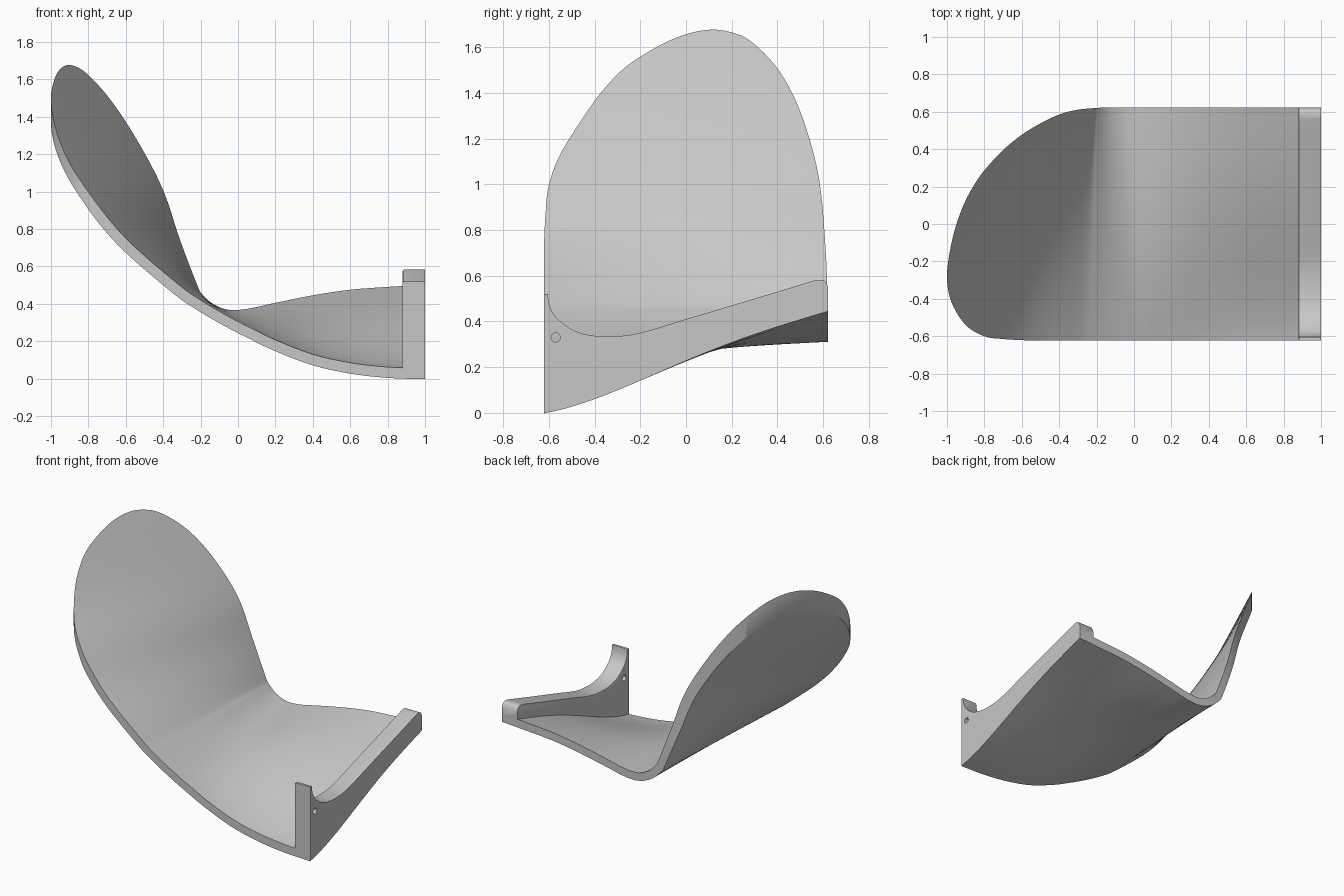
import bpy, bmesh, math
from mathutils import Vector

cube = bpy.data.objects.get("Cube")
if cube:
    bpy.data.objects.remove(cube, do_unlink=True)

HALF = 0.622     # half depth of the shell
THICK = 0.055    # shell thickness

grey = bpy.data.materials.new("plain grey")
grey.use_nodes = True
COLOUR = (0.57, 0.57, 0.57, 1)
grey.diffuse_color = COLOUR
grey.node_tree.nodes["Principled BSDF"].inputs["Base Color"].default_value = COLOUR


def smooth_path(points, steps):
    """Catmull-Rom curve through points of any dimension."""
    p = [Vector(q) for q in points]
    p = [p[0] * 2 - p[1]] + p + [p[-1] * 2 - p[-2]]
    out = []
    for a, b, c, d in zip(p, p[1:], p[2:], p[3:]):
        for k in range(steps):
            t = k / steps
            out.append((b * 2 + (c - a) * t + (a * 2 - b * 5 + c * 4 - d) * t ** 2
                        + (b * 3 - a - c * 3 + d) * t ** 3) / 2)
    return out + [p[-2]]


def add_object(name, bm):
    mesh = bpy.data.meshes.new(name)
    bm.to_mesh(mesh)
    bm.free()
    obj = bpy.data.objects.new(name, mesh)
    obj.data.materials.append(grey)
    bpy.context.collection.objects.link(obj)
    return obj


def prism_mesh(points, depth):
    """Extrude a closed 3D polygon along a vector."""
    bm = bmesh.new()
    face = bm.faces.new([bm.verts.new(p) for p in points])
    moved = bmesh.ops.extrude_face_region(bm, geom=[face], use_keep_orig=True)["geom"]
    bmesh.ops.translate(bm, vec=depth, verts=[v for v in moved if isinstance(v, bmesh.types.BMVert)])
    bmesh.ops.recalc_face_normals(bm, faces=bm.faces)
    return bm


def activate(obj):
    bpy.ops.object.select_all(action="DESELECT")
    obj.select_set(True)
    bpy.context.view_layer.objects.active = obj


def boolean(obj, cutter, operation):
    mod = obj.modifiers.new("cut", "BOOLEAN")
    mod.operation, mod.object, mod.solver = operation, cutter, "EXACT"
    activate(obj)
    bpy.ops.object.modifier_apply(modifier=mod.name)
    bpy.data.objects.remove(cutter, do_unlink=True)


# Shell: two side profiles as (front x, front z, back x, back z), seat end to top
profile = smooth_path([
    (1.1, .053, 1.1, .504), (1, .055, 1, .502), (.8, .062, .8, .49), (.6, .085, .6, .475),
    (.4, .13, .4, .445), (.2, .207, .2, .405), (.08, .265, .05, .373), (0, .305, -.05, .368),
    (-.1, .36, -.13, .397), (-.2, .42, -.19, .45), (-.32, .505, -.22, .505),
    (-.6, .75, -.31, .75), (-.81, 1, -.385, 1), (-1.04, 1.3, -.505, 1.3),
    (-1.26, 1.7, -.68, 1.7), (-1.4, 2, -.83, 2)], 7)


def share(y):
    """Linear share of the back profile at depth y."""
    return (y + HALF) / (2 * HALF)


def blend(y):
    """Same share with a slight S shape, used for heights."""
    f = share(y)
    g = min(max(f, 0), 1)
    return f - 0.036 * math.sin(2 * math.pi * g ** 0.75)


COLS = 44
bm = bmesh.new()
rows = []
for p in profile:
    row = []
    for j in range(COLS + 1):
        y = (HALF + .1) * (2 * j / COLS - 1)
        row.append(bm.verts.new((p[0] + (p[2] - p[0]) * share(y), y,
                                 p[1] + (p[3] - p[1]) * blend(y))))
    rows.append(row)
for r, s in zip(rows, rows[1:]):
    for j in range(COLS):
        bm.faces.new((r[j], r[j + 1], s[j + 1], s[j]))
shell = add_object("seat_shell", bm)
solid = shell.modifiers.new("thickness", "SOLIDIFY")
solid.thickness, solid.offset, solid.use_even_offset = THICK, -1, True
activate(shell)
bpy.ops.object.modifier_apply(modifier=solid.name)

# Vertical trim to the rounded plan outline
outline = smooth_path([
    (-.58, -HALF), (-.7, -.615), (-.8, -.6), (-.9, -.54), (-.975, -.42), (-1, -.29),
    (-.985, -.15), (-.955, -.02), (-.912, .1), (-.86, .2), (-.8, .287), (-.7, .395),
    (-.6, .477), (-.5, .538), (-.4, .585), (-.3, .611), (-.18, HALF)], 6)
plan = [(1, -HALF)] + list(outline) + [(1, HALF)]
trim = add_object("trim_helper", prism_mesh([(p[0], p[1], -1) for p in plan], (0, 0, 4)))
trim.hide_render = True
boolean(shell, trim, "INTERSECT")

# End plate: curved top edge, lower edge sunk into the shell
top = smooth_path([
    (-.605, .52), (-.597, .47), (-.57, .42), (-.5, .365), (-.42, .34), (-.32, .335),
    (-.2, .35), (0, .41), (.2, .47), (.4, .53), (.53, .57), (.58, .582), (.608, .575), (HALF, .55)], 5)
bottom = [(y, .03 + .45 * blend(y)) for y in (HALF * (1 - k / 12) for k in range(25))]
side = [(-HALF, .52)] + list(top) + bottom
bm = prism_mesh([(.88, p[0], p[1]) for p in side], (.12, 0, 0))
rim = [e for e in bm.edges
       if all(v.co.x < .9 and v.co.z > .07 + .45 * blend(v.co.y) for v in e.verts)
       and abs(e.verts[0].co.y - e.verts[1].co.y) > .0005]
bmesh.ops.bevel(bm, geom=rim, offset=.008, segments=2, profile=.5, affect="EDGES", clamp_overlap=True)
plate = add_object("end_plate", bm)

# Small round hole through the plate
ring = [(.8, -.57 + .02 * math.cos(a), .33 + .02 * math.sin(a))
        for a in (2 * math.pi * k / 24 for k in range(24))]
drill = add_object("drill_helper", prism_mesh(ring, (.3, 0, 0)))
drill.hide_render = True
boolean(plate, drill, "DIFFERENCE")

for obj in (shell, plate):
    activate(obj)
    bpy.ops.object.shade_smooth_by_angle(angle=math.radians(30))
